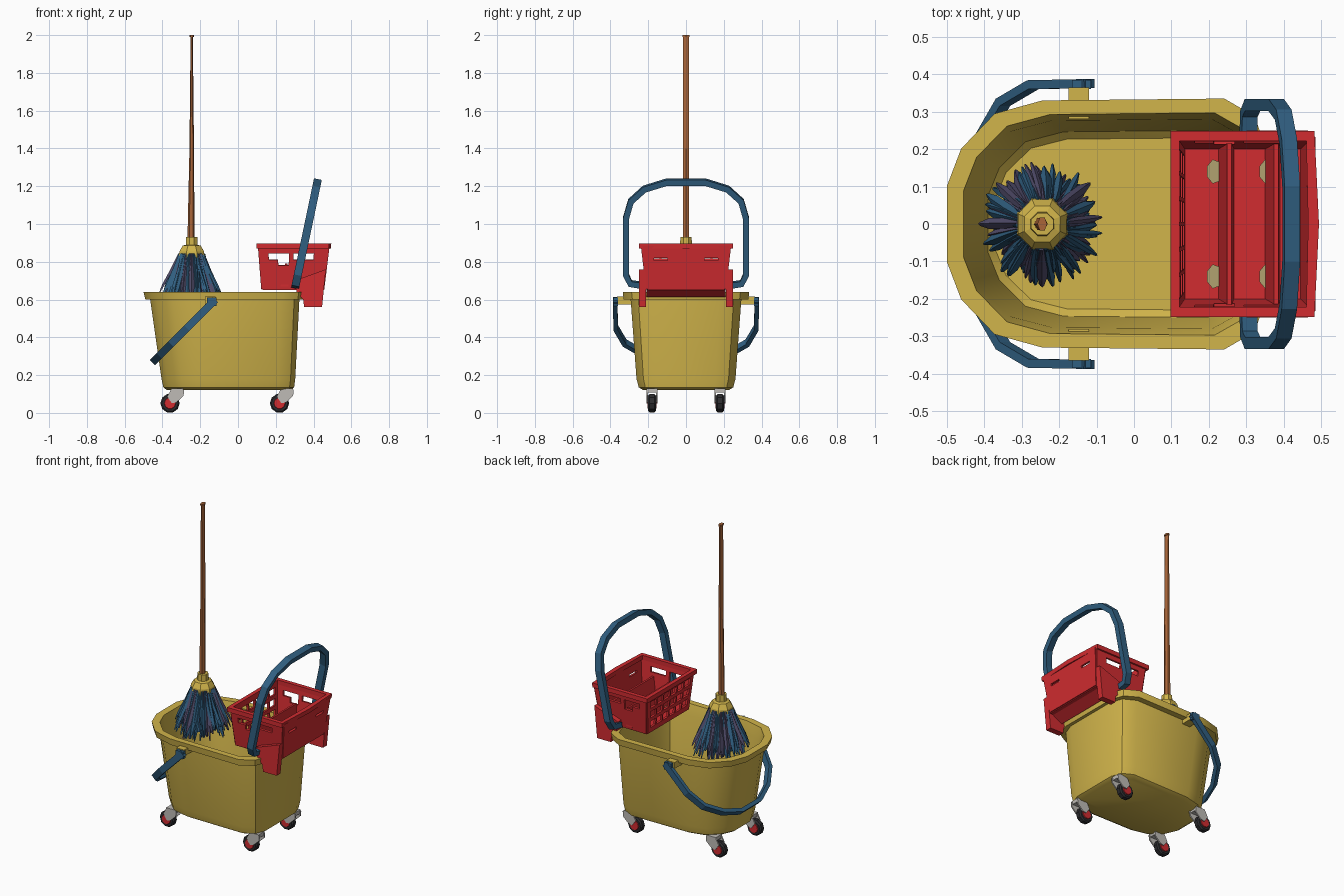
import bpy, bmesh, math, random
from mathutils import Vector

random.seed(4)
if "Cube" in bpy.data.objects:
    bpy.data.objects.remove(bpy.data.objects["Cube"], do_unlink=True)


def material(name, rgb):
    m = bpy.data.materials.new(name)
    m.use_nodes = True
    m.diffuse_color = (*rgb, 1)
    m.node_tree.nodes["Principled BSDF"].inputs["Base Color"].default_value = (*rgb, 1)
    return m


YELLOW = material("yellow plastic", (0.64, 0.46, 0.07))
RED = material("red plastic", (0.64, 0.025, 0.03))
BLUE = material("blue plastic", (0.03, 0.115, 0.22))
PURPLE = material("purple yarn", (0.085, 0.075, 0.15))
WOOD = material("brown wood", (0.40, 0.13, 0.04))
GREY = material("light grey metal", (0.52, 0.50, 0.47))
BLACK = material("dark rubber", (0.025, 0.025, 0.028))
TAN = material("tan pads", (0.44, 0.36, 0.16))


def build(name, verts, faces, mats, smooth=None):
    me = bpy.data.meshes.new(name)
    me.from_pydata([tuple(v) for v in verts], [], faces)
    bm = bmesh.new()
    bm.from_mesh(me)
    bmesh.ops.recalc_face_normals(bm, faces=bm.faces)
    bm.to_mesh(me)
    bm.free()
    ob = bpy.data.objects.new(name, me)
    bpy.context.collection.objects.link(ob)
    for m in mats if isinstance(mats, list) else [mats]:
        me.materials.append(m)
    if smooth:
        bpy.ops.object.select_all(action='DESELECT')
        ob.select_set(True)
        bpy.context.view_layer.objects.active = ob
        bpy.ops.object.shade_smooth_by_angle(angle=math.radians(smooth))
    return ob


def loft(name, rings, mat, smooth=None):
    """Skin a list of equal rings and cap both ends."""
    n = len(rings[0])
    verts = [v for r in rings for v in r]
    faces = [(k * n + i, k * n + (i + 1) % n, (k + 1) * n + (i + 1) % n, (k + 1) * n + i)
             for k in range(len(rings) - 1) for i in range(n)]
    faces += [tuple(range(n)), tuple(range(len(verts) - n, len(verts)))]
    return build(name, verts, faces, mat, smooth)


def circle(c, rx, ry, n, axis='z', turn=0.0):
    pts = []
    for i in range(n):
        a = math.tau * i / n + turn
        u, v = rx * math.cos(a), ry * math.sin(a)
        pts.append(Vector(c) + (Vector((u, v, 0)) if axis == 'z' else Vector((u, 0, v))))
    return pts


def box(name, x0, x1, y0, y1, z0, z1, mat):
    rings = [[(x0, y0, z), (x1, y0, z), (x1, y1, z), (x0, y1, z)] for z in (z0, z1)]
    return loft(name, rings, mat)


def sweep(name, path, normal, width, thick, mat):
    """Flat bar along a planar path; width lies along the plane normal."""
    path, normal = [Vector(p) for p in path], Vector(normal).normalized()
    rings = []
    for i, p in enumerate(path):
        t = (path[min(i + 1, len(path) - 1)] - path[max(i - 1, 0)]).normalized()
        side = t.cross(normal)
        rings.append([p + normal * a * width / 2 + side * b * thick / 2
                      for a, b in ((-1, -1), (1, -1), (1, 1), (-1, 1))])
    return loft(name, rings, mat)


def panel(name, corners, us, vs, holes, mat, thick=0.014):
    """Thick quad wall with rectangular openings at the given cells."""
    a, b, c, d = [Vector(p) for p in corners]
    verts = [(a.lerp(b, u)).lerp(d.lerp(c, u), v) for v in vs for u in us]
    n = len(us)
    faces = [(j * n + i, j * n + i + 1, (j + 1) * n + i + 1, (j + 1) * n + i)
             for j in range(len(vs) - 1) for i in range(n - 1) if (i, j) not in holes]
    ob = build(name, verts, faces, mat)
    mod = ob.modifiers.new("thickness", 'SOLIDIFY')
    mod.thickness, mod.offset = thick, 0
    return ob


# Bucket: one plan outline scaled through outer wall, lip and inner wall
HALF = [(-1, 0.3), (-0.91, 0.6), (-0.7, 0.88), (-0.4, 0.985),
        (0.74, 1), (0.93, 0.86), (1, 0.6)]
PLAN = HALF + [(x, -y) for x, y in reversed(HALF)]


def bucket_ring(x0, x1, w, z):
    cx, hx = (x0 + x1) / 2, (x1 - x0) / 2
    return [(cx + hx * x, w * y, z) for x, y in PLAN]


loft("bucket", [bucket_ring(*r) for r in (
    (-0.375, 0.275, 0.225, 0.12), (-0.395, 0.297, 0.25, 0.135), (-0.405, 0.303, 0.262, 0.18),
    (-0.465, 0.325, 0.293, 0.60), (-0.49, 0.345, 0.33, 0.60), (-0.50, 0.352, 0.335, 0.64),
    (-0.455, 0.315, 0.297, 0.64), (-0.445, 0.305, 0.28, 0.57), (-0.39, 0.285, 0.25, 0.17),
    (-0.37, 0.265, 0.23, 0.15))], YELLOW, 32)

# Bucket carrying bail and its pivots
bail = [(-0.12, 0.375, 0.60), (-0.27, 0.372, 0.45), (-0.35, 0.325, 0.37),
        (-0.41, 0.22, 0.31), (-0.445, 0.09, 0.275)]
bail += [(x, -y, z) for x, y, z in reversed(bail)]
sweep("bucket_bail", bail, (1, 0, -1), 0.04, 0.024, BLUE)
for s in (1, -1):
    box("bail_pivot", -0.175, -0.12, *sorted((s * 0.28, s * 0.365)), 0.575, 0.615, YELLOW)
    box("bail_end", -0.165, -0.115, *sorted((s * 0.36, s * 0.385)), 0.565, 0.61, BLUE)

# Casters
FORK = [(-0.015, 0.035), (0.005, 0.072), (0.075, 0.072), (0.072, 0.04), (0.035, 0.005), (0.01, 0.0)]
for x in (-0.36, 0.22):
    for y in (-0.18, 0.18):
        for nm, r, d, m in (("caster_tyre", 0.051, 0.02, BLACK), ("caster_hub", 0.034, 0.024, RED)):
            loft(nm, [circle((x, y + k * d, 0.051), r * f, r * f, 10, 'y')
                      for k, f in ((-1, 0.85), (-0.6, 1), (0.6, 1), (1, 0.85))], m)
        for s in (1, -1):
            loft("caster_fork", [[(x + a, y + s * o, 0.051 + b) for a, b in FORK]
                                 for o in (0.022, 0.03)], GREY)
        box("caster_plate", x + 0.005, x + 0.07, y - 0.03, y + 0.03, 0.107, 0.13, GREY)

# Wringer basket: tapered walls with openings
BOT, TOP = (0.13, 0.45, 0.205, 0.655), (0.112, 0.478, 0.232, 0.885)


def corner(r, right, s):
    return (r[1] if right else r[0], s * r[2], r[3])


def wall(name, p, q, us, vs, holes):
    panel(name, [corner(BOT, *p), corner(BOT, *q), corner(TOP, *q), corner(TOP, *p)],
          us, vs, holes, RED)


inner_us = [0] + [0.05 + 0.9 * (i + o) / 6 for i in range(6) for o in (0.08, 0.92)] + [1]
wall("wringer_inner_wall", (False, -1), (False, 1), inner_us,
     [0, 0.14, 0.32, 0.42, 0.6, 0.7, 0.88, 1], {(i, j) for i in range(1, 12, 2) for j in (1, 3, 5)})
wall("wringer_outer_wall", (True, -1), (True, 1), [0, 0.12, 0.28, 0.4, 0.6, 0.72, 0.88, 1],
     [0, 0.66, 0.72, 1], {(1, 1), (5, 1)})
for s in (-1, 1):
    wall("wringer_side_wall", (False, s), (True, s), [0, 0.13, 0.27, 0.43, 0.5, 0.8, 1],
         [0, 0.55, 0.68, 0.82, 1], {(1, 2), (2, 2), (2, 1), (4, 2)})

# Basket rim, floor, pads and inside press ribs
loft("wringer_rim", [[(x0, -y, z), (x1, -y, z), (x1 + b, 0, z), (x1, y, z), (x0, y, z)]
     for x0, x1, y, z, b in ((0.115, 0.468, 0.225, 0.87, 0.005), (0.097, 0.48, 0.248, 0.87, 0.012),
                             (0.097, 0.482, 0.248, 0.898, 0.012), (0.122, 0.46, 0.222, 0.898, 0.005),
                             (0.122, 0.46, 0.222, 0.87, 0.005))], RED)
rim = bpy.data.objects["wringer_rim"]
bm = bmesh.new()
bm.from_mesh(rim.data)
bmesh.ops.delete(bm, geom=[f for f in bm.faces if len(f.verts) == 5], context='FACES_ONLY')
bm.to_mesh(rim.data)
bm.free()
box("wringer_floor", 0.13, 0.45, -0.205, 0.205, 0.65, 0.672, RED)
for x in (0.255, 0.38):
    loft("wringer_press_rib", [[(x - 0.03, y, 0.67), (x + 0.012, y, 0.67), (x + 0.006, y, 0.79),
                                (x - 0.006, y, 0.79)] for y in (-0.215, 0.215)], RED)
for x in (0.2, 0.34):
    for y in (-0.14, 0.14):
        loft("floor_pad", [circle((x + 0.015, y, z), 0.022, 0.033, 7) for z in (0.671, 0.677)], TAN)

# Wringer hooks over the bucket edge
for s in (-1, 1):
    loft("wringer_hook", [[(0.30, y, 0.70), (0.31, y, 0.64), (0.345, y, 0.60), (0.35, y, 0.56),
                           (0.445, y, 0.56), (0.455, y, 0.66), (0.465, y, 0.76)]
                          for y in (s * 0.212, s * 0.25)], RED)
panel("wringer_apron", [(0.36, -0.21, 0.62), (0.36, 0.21, 0.62), (0.44, 0.21, 0.665),
                        (0.44, -0.21, 0.665)], [0, 1], [0, 1], set(), RED)

# Wringer lever: tall arch leaning outward
arch = [(0.23, 0.675), (0.295, 0.685), (0.318, 0.73), (0.318, 1.03), (0.292, 1.12),
        (0.22, 1.185), (0.1, 1.222)]
lean = 0.21
lever = [(0.305 + (z - 0.675) * lean, y, z) for y, z in arch]
lever += [(x, -y, z) for x, y, z in reversed(lever)]
sweep("wringer_lever", lever, (1, 0, -lean), 0.042, 0.032, BLUE)

# Mop: pole, socket and yarn
MX = -0.245
loft("mop_pole", [circle((MX + dx, 0, z), rx, 0.019, 6) for dx, rx, z in
                  ((-0.004, 0.019, 0.9), (0, 0.012, 1.4), (0, 0.006, 1.99))], WOOD)
loft("pole_cap", [circle((MX, 0, z), 0.013, 0.02, 6) for z in (1.99, 2.0)], WOOD)
loft("mop_socket", [circle((MX, 0, z), r, r, 8, turn=0.39) for r, z in
                    ((0.075, 0.82), (0.07, 0.855), (0.052, 0.885), (0.034, 0.89), (0.032, 0.93))], YELLOW)
loft("mop_core", [circle((MX, 0, z), r, r, 12) for r, z in
                  ((0.1, 0.6), (0.085, 0.72), (0.062, 0.835))], BLUE)
verts, faces, tint = [], [], []
for i in range(110):
    a = math.tau * i / 110 + random.uniform(-0.05, 0.05)
    end, low = random.uniform(0.12, 0.168), random.uniform(0.56, 0.64)
    w, twist = random.uniform(0.008, 0.015), random.uniform(-0.2, 0.2)
    start = len(verts)
    for f, k in ((0, 0.6), (0.4, 1), (0.8, 1), (1, 0.35)):
        r = 0.062 + (end - 0.062) * f ** 1.2
        z = 0.845 + (low - 0.845) * f
        ang = a + twist * f
        out = Vector((math.cos(ang), math.sin(ang), 0))
        side = Vector((-out.y, out.x, 0))
        c = Vector((MX, 0, z)) + out * r
        verts += [c - side * w * k, c + side * w * k, c + out * w * k]
    for j in range(3):
        b = start + 3 * j
        faces += [(b + m, b + (m + 1) % 3, b + 3 + (m + 1) % 3, b + 3 + m) for m in range(3)]
    faces += [(start, start + 2, start + 1), (start + 9, start + 10, start + 11)]
    tint += [int(random.random() < 0.38)] * 11
yarn = build("mop_yarn", verts, faces, [BLUE, PURPLE])
for poly, t in zip(yarn.data.polygons, tint):
    poly.material_index = t
